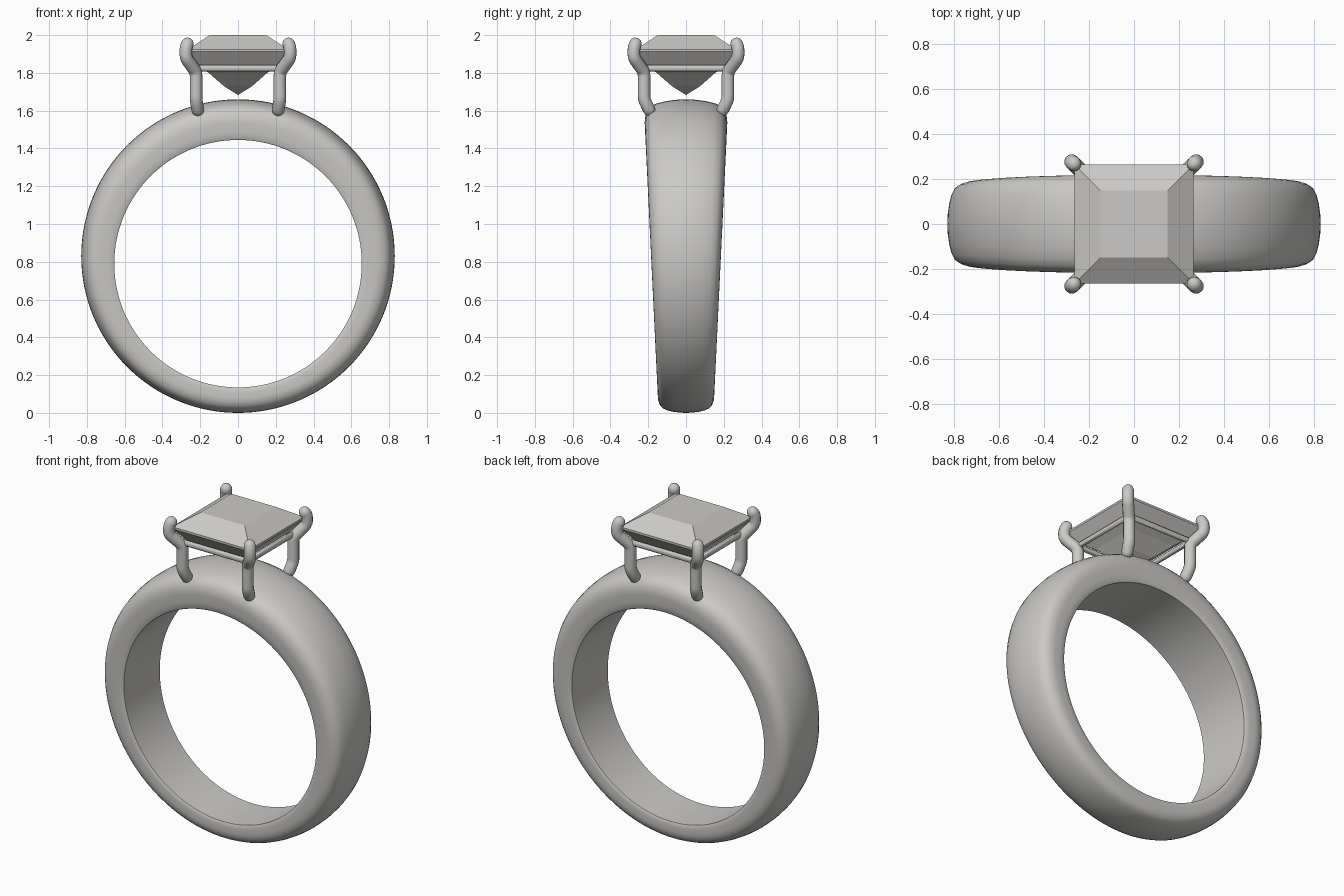
import bpy, bmesh, math
from mathutils import Vector

if "Cube" in bpy.data.objects:
    bpy.data.objects.remove(bpy.data.objects["Cube"], do_unlink=True)

metal = bpy.data.materials.new("pale_grey")
metal.use_nodes = True
grey = (0.6, 0.59, 0.57, 1)
metal.diffuse_color = grey
metal.node_tree.nodes["Principled BSDF"].inputs["Base Color"].default_value = grey


def add_mesh(name, bm, angle=None):
    """Turn a bmesh into an object, smooth below the given angle."""
    bmesh.ops.recalc_face_normals(bm, faces=bm.faces)
    mesh = bpy.data.meshes.new(name)
    bm.to_mesh(mesh)
    bm.free()
    mesh.materials.append(metal)
    obj = bpy.data.objects.new(name, mesh)
    bpy.context.collection.objects.link(obj)
    if angle:
        bpy.ops.object.select_all(action='DESELECT')
        obj.select_set(True)
        bpy.context.view_layer.objects.active = obj
        bpy.ops.object.shade_smooth_by_angle(angle=math.radians(angle))
    return obj


def skin_loops(bm, loops, wrap):
    """Bridge successive closed loops of equal length."""
    n = len(loops[0])
    pairs = zip(loops, loops[1:] + loops[:1]) if wrap else zip(loops, loops[1:])
    for a, b in pairs:
        for i in range(n):
            j = (i + 1) % n
            bm.faces.new((a[i], a[j], b[j], b[i]))


# Band: section as (half width share, share of the way from bore to outside)
half = [(0.955, 0), (0.98, 0.04), (0.99, 0.2), (1, 0.42), (0.99, 0.53), (0.96, 0.64),
        (0.91, 0.74), (0.84, 0.82), (0.7, 0.895), (0.5, 0.95), (0.25, 0.988)]
section = half + [(0, 1)] + [(-w, t) for w, t in reversed(half)]
STEPS = 128
bm = bmesh.new()
loops = []
for k in range(STEPS):
    a = math.tau * k / STEPS
    inner = Vector((0.655 * math.sin(a), 0, 0.79 + 0.655 * math.cos(a)))
    outer = Vector((0.83 * math.sin(a), 0, 0.83 + 0.83 * math.cos(a)))
    loop = []
    for w, t in section:
        p = inner.lerp(outer, t)
        p.y = w * (0.145 + 0.048 * p.z)
        loop.append(bm.verts.new(p))
    loops.append(loop)
skin_loops(bm, loops, True)
add_mesh("band", bm, 40)

# Stone: square steps from table down to a point, flat facets
bm = bmesh.new()
steps = [(0.15, 2.0), (0.265, 1.925), (0.265, 1.912), (0.205, 1.835),
         (0.155, 1.8), (0.075, 1.73)]
loops = [[bm.verts.new((sx * s, sy * s, z))
          for sx, sy in ((1, 1), (-1, 1), (-1, -1), (1, -1))] for s, z in steps]
skin_loops(bm, loops, False)
bm.faces.new(loops[0])
tip = bm.verts.new((0, 0, 1.683))
for i in range(4):
    bm.faces.new((loops[-1][i], loops[-1][(i + 1) % 4], tip))
add_mesh("stone", bm)


def tube(name, points, radius, shares=None, cyclic=False):
    """Round wire along a path, turned into a mesh."""
    curve = bpy.data.curves.new(name, 'CURVE')
    curve.dimensions = '3D'
    curve.bevel_depth = radius
    curve.bevel_resolution = 4
    curve.use_fill_caps = True
    spline = curve.splines.new('POLY')
    spline.points.add(len(points) - 1)
    spline.use_cyclic_u = cyclic
    for i, p in enumerate(points):
        spline.points[i].co = (*p, 1)
        spline.points[i].radius = shares[i] if shares else 1
    obj = bpy.data.objects.new(name, curve)
    bpy.context.collection.objects.link(obj)
    bm = bmesh.new()
    bm.from_mesh(obj.to_mesh())
    bpy.data.objects.remove(obj, do_unlink=True)
    add_mesh(name, bm, 50)


def rounded_path(points, radius):
    """Soften bends and close both ends with a dome of shrinking rings."""
    pts = [Vector(p) for p in points]
    path = [pts[0]]
    for a, b, c in zip(pts, pts[1:], pts[2:]):
        p, q = b + (a - b).normalized() * 0.02, b + (c - b).normalized() * 0.02
        path += [p.lerp(b, t).lerp(b.lerp(q, t), t) for t in (0, 0.33, 0.67, 1)]
    path.append(pts[-1])
    angles = [math.radians(d) for d in (30, 55, 75, 88)]
    start = (pts[0] - pts[1]).normalized() * radius
    end = (pts[-1] - pts[-2]).normalized() * radius
    domes = [math.cos(a) for a in angles]
    full = ([pts[0] + start * math.sin(a) for a in reversed(angles)] + path
            + [pts[-1] + end * math.sin(a) for a in angles])
    return full, domes[::-1] + [1] * len(path) + domes


# Claws: one at each corner, gripping the stone
for side, sx in (("left", 1), ("right", -1)):
    for end, sy in (("front", -1), ("back", 1)):
        path = [(0.213, 0.195, 1.605), (0.222, 0.222, 1.66), (0.222, 0.222, 1.805),
                (0.276, 0.276, 1.88), (0.276, 0.276, 1.935), (0.268, 0.268, 1.953)]
        pts, shares = rounded_path([(sx * x, sy * y, z) for x, y, z in path], 0.034)
        tube(f"{end}_{side}_claw", pts, 0.034, shares)

# Rail: square wire joining the claws
R = 0.222
tube("rail", [(R, R, 1.825), (-R, R, 1.825), (-R, -R, 1.825), (R, -R, 1.825)],
     0.018, cyclic=True)
